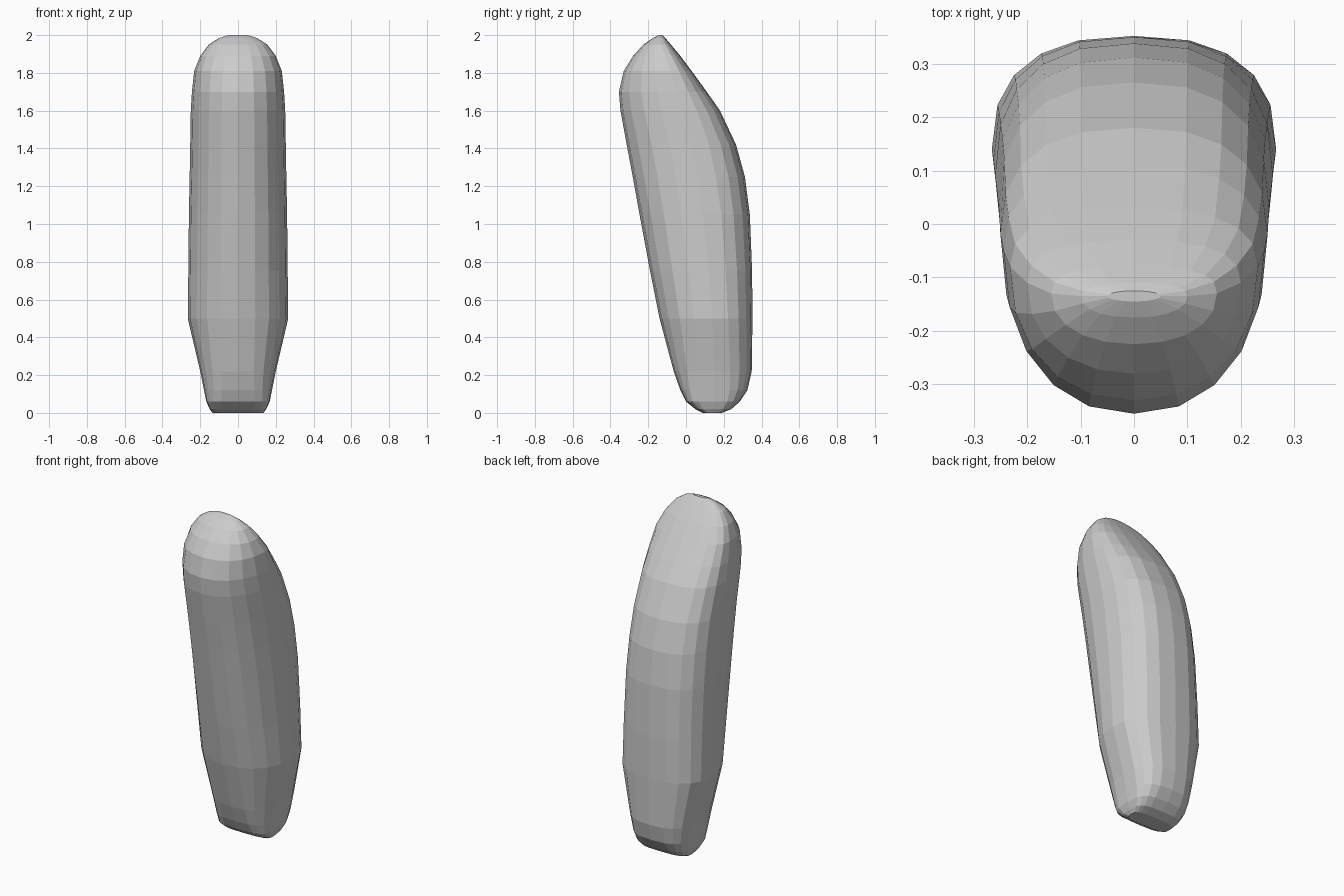
import bpy, bmesh, math

SIDES = 20

# Cross-sections: height, front y, widest y, back y, half width, front and back squareness
SECTIONS = [
    (0.00, 0.09, 0.14, 0.19, 0.135, 4.0, 4.0),
    (0.02, 0.05, 0.14, 0.24, 0.15, 4.0, 4.0),
    (0.06, 0.00, 0.15, 0.285, 0.168, 4.0, 3.5),
    (0.12, -0.03, 0.15, 0.325, 0.18, 3.2, 3.0),
    (0.22, -0.065, 0.15, 0.348, 0.20, 2.7, 2.7),
    (0.50, -0.14, 0.14, 0.352, 0.266, 2.2, 2.5),
    (0.75, -0.19, 0.12, 0.35, 0.263, 2.2, 2.5),
    (1.05, -0.246, 0.09, 0.338, 0.26, 2.2, 2.5),
    (1.25, -0.282, 0.06, 0.312, 0.256, 2.2, 2.5),
    (1.42, -0.314, 0.03, 0.265, 0.253, 2.2, 2.5),
    (1.60, -0.347, -0.02, 0.18, 0.25, 2.2, 2.5),
    (1.70, -0.355, -0.05, 0.11, 0.244, 2.2, 2.5),
    (1.81, -0.33, -0.08, 0.03, 0.232, 2.2, 2.5),
    (1.89, -0.28, -0.11, -0.03, 0.20, 2.2, 2.6),
    (1.95, -0.225, -0.13, -0.08, 0.155, 2.2, 2.8),
    (1.985, -0.175, -0.135, -0.11, 0.10, 2.2, 2.5),
    (2.00, -0.145, -0.135, -0.125, 0.05, 2.0, 2.0),
]


def spow(v, p):
    return math.copysign(abs(v) ** p, v)


# Faceted leaning stone lofted through the sections
bm = bmesh.new()
rings = []
for z, yf, yc, yb, w, nf, nb in SECTIONS:
    ring = []
    for i in range(SIDES):
        a = 2 * math.pi * i / SIDES
        s, c = math.sin(a), math.cos(a)
        n, depth = (nb, yb - yc) if s > 0 else (nf, yc - yf)
        ring.append(bm.verts.new((w * spow(c, 2 / n), yc + depth * spow(s, 2 / n), z)))
    rings.append(ring)
for lo, hi in zip(rings, rings[1:]):
    for i in range(SIDES):
        j = (i + 1) % SIDES
        bm.faces.new((lo[i], lo[j], hi[j], hi[i]))
bm.faces.new(rings[0][::-1])
bm.faces.new(rings[-1])
bmesh.ops.recalc_face_normals(bm, faces=bm.faces)

mesh = bpy.data.meshes.new("standing_stone")
bm.to_mesh(mesh)
bm.free()
stone = bpy.data.objects.new("standing_stone", mesh)
bpy.context.collection.objects.link(stone)
